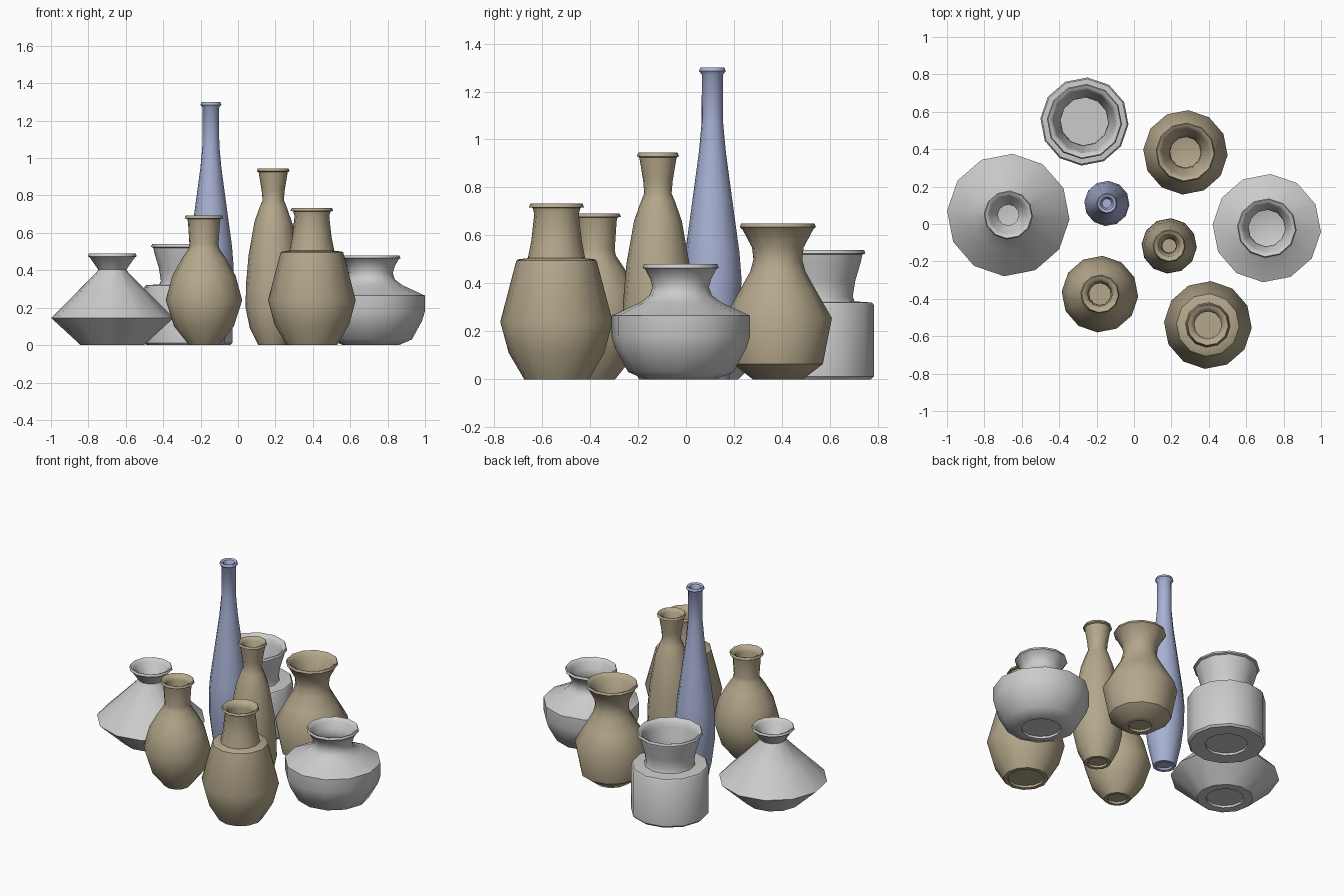
import bpy, bmesh
from math import cos, sin, pi, radians

SIDES = 12
WALL = 0.02


def material(name, colour):
    m = bpy.data.materials.new(name)
    m.diffuse_color = colour
    return m


tan = material("tan_glaze", (0.46, 0.39, 0.26, 1))
blue = material("blue_glaze", (0.39, 0.44, 0.66, 1))


def vase(name, x, y, outer, foot, mat=None, phase=-4):
    """Lathe a hollow vessel; outer is (radius, height) from base to rim."""
    rim_r, rim_z = outer[-1]
    # recessed foot, outer wall, lip
    prof = [(foot, 0.015), (foot, 0.0)] + outer[:-1]
    prof += [(rim_r, rim_z - 0.015), (rim_r - 0.006, rim_z), (rim_r - WALL, rim_z - 0.006)]
    # inner wall and floor
    inner = [(r - WALL, z) for r, z in outer[:-1] if z > 0.05]
    prof += inner[::-1] + [(outer[0][0] - WALL, 0.03)]
    bm = bmesh.new()
    rings = []
    for r, z in prof:
        rings.append([bm.verts.new((r * cos(2 * pi * i / SIDES + radians(phase)),
                                    r * sin(2 * pi * i / SIDES + radians(phase)), z))
                      for i in range(SIDES)])
    for a, b in zip(rings, rings[1:]):
        for i in range(SIDES):
            j = (i + 1) % SIDES
            bm.faces.new((a[i], a[j], b[j], b[i]))
    bm.faces.new(rings[0][::-1])
    bm.faces.new(rings[-1])
    bmesh.ops.recalc_face_normals(bm, faces=bm.faces[:])
    me = bpy.data.meshes.new(name)
    bm.to_mesh(me)
    bm.free()
    ob = bpy.data.objects.new(name, me)
    ob.location = (x, y, 0)
    bpy.context.collection.objects.link(ob)
    if mat:
        me.materials.append(mat)
    bpy.ops.object.select_all(action='DESELECT')
    ob.select_set(True)
    bpy.context.view_layer.objects.active = ob
    bpy.ops.object.shade_smooth_by_angle(angle=radians(40))


# Tall central bottle
vase("tall_bottle", -0.145, 0.11,
     [(0.07, 0), (0.1, 0.14), (0.12, 0.3), (0.121, 0.43), (0.113, 0.53), (0.083, 0.75),
      (0.056, 0.95), (0.045, 1.07), (0.044, 1.27), (0.056, 1.3)], 0.05, blue)

# Grey vessels
vase("wide_cone_vase", -0.672, 0.048,
     [(0.17, 0), (0.328, 0.145), (0.19, 0.283), (0.08, 0.395), (0.076, 0.405),
      (0.122, 0.47), (0.131, 0.49)], 0.115)
vase("cylinder_jar", -0.265, 0.548,
     [(0.225, 0), (0.236, 0.012), (0.236, 0.31), (0.228, 0.32), (0.155, 0.325), (0.148, 0.345),
      (0.158, 0.41), (0.182, 0.49), (0.188, 0.52), (0.201, 0.54)], 0.13)
vase("round_pot", 0.71, -0.022,
     [(0.15, 0), (0.22, 0.03), (0.275, 0.13), (0.29, 0.18), (0.29, 0.265), (0.17, 0.32),
      (0.13, 0.35), (0.118, 0.385), (0.128, 0.42), (0.15, 0.46), (0.159, 0.48)], 0.12)

# Tan vessels
vase("flared_urn", 0.275, 0.383,
     [(0.105, 0), (0.188, 0.063), (0.226, 0.255), (0.16, 0.37), (0.115, 0.45), (0.102, 0.5),
      (0.108, 0.55), (0.148, 0.625), (0.159, 0.65)], 0.07, tan)
vase("slim_vase", 0.188, -0.117,
     [(0.08, 0), (0.125, 0.09), (0.148, 0.2), (0.146, 0.32), (0.132, 0.48), (0.1, 0.66),
      (0.07, 0.745), (0.057, 0.775), (0.062, 0.83), (0.078, 0.925), (0.088, 0.945)], 0.06, tan)
vase("oval_vase", -0.182, -0.375,
     [(0.08, 0), (0.16, 0.1), (0.205, 0.24), (0.17, 0.37), (0.12, 0.46), (0.083, 0.515),
      (0.078, 0.54), (0.086, 0.66), (0.09, 0.675), (0.104, 0.692)], 0.06, tan)
vase("shouldered_vase", 0.395, -0.54,
     [(0.135, 0), (0.2, 0.11), (0.235, 0.24), (0.168, 0.495), (0.16, 0.5), (0.12, 0.505),
      (0.105, 0.58), (0.093, 0.69), (0.1, 0.715), (0.115, 0.732)], 0.11, tan)
